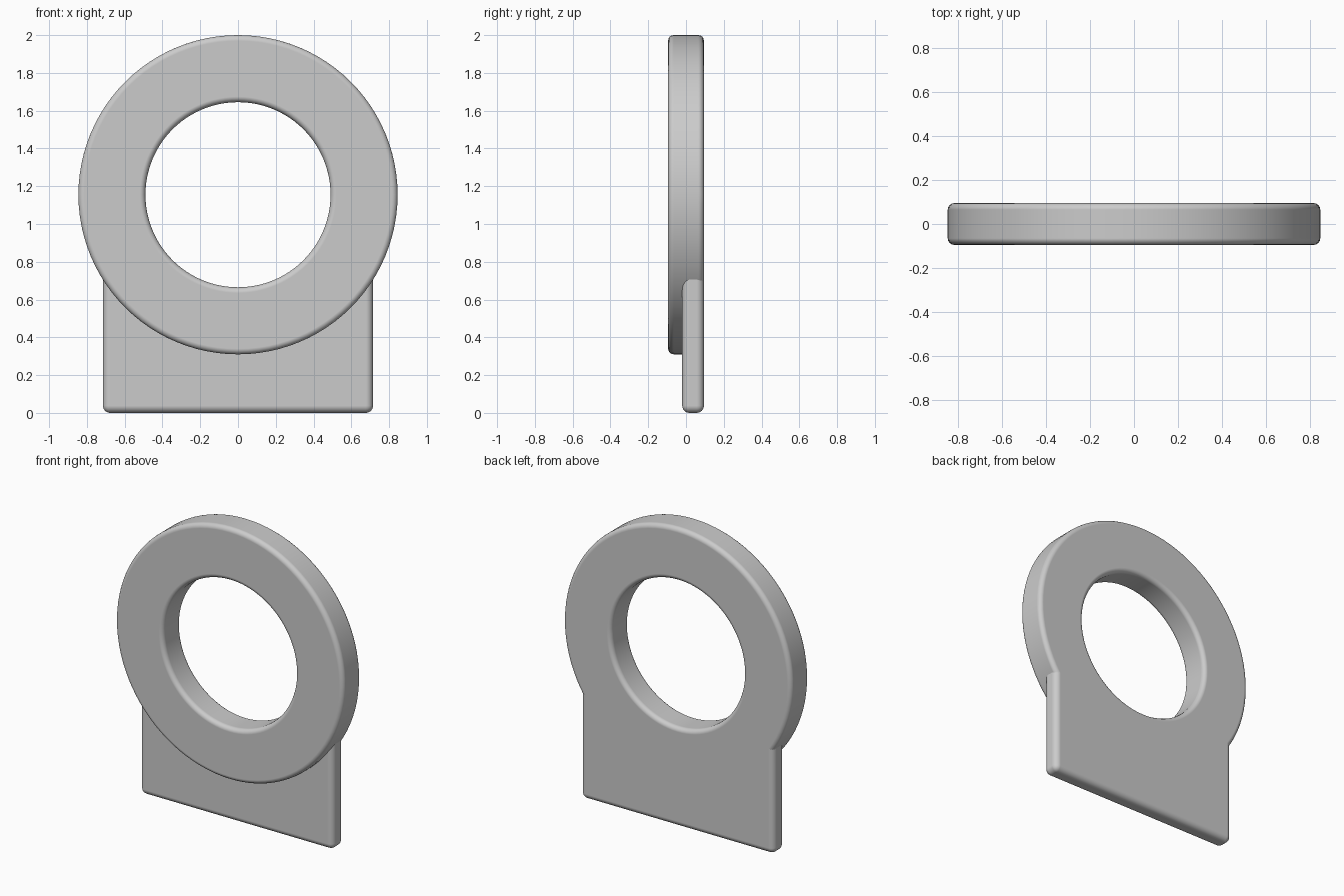
import bpy
import math

cube = bpy.data.objects.get("Cube")
if cube:
    bpy.data.objects.remove(cube, do_unlink=True)

CENTRE_Z = 1.155
OUTER, INNER = 0.845, 0.49
BACK, RING_FRONT, PLATE_FRONT = 0.095, -0.095, -0.02
HALF_WIDTH, SHOULDER_Z = 0.715, 0.82
SEGMENTS = 96

grey = bpy.data.materials.new("plain_grey")
grey.use_nodes = True
grey.diffuse_color = (0.6, 0.6, 0.6, 1)
grey.node_tree.nodes["Principled BSDF"].inputs["Base Color"].default_value = (0.6, 0.6, 0.6, 1)


def add_part(name, verts, faces, bevel, steps):
    """Mesh object with rounded edges and smooth shading."""
    mesh = bpy.data.meshes.new(name)
    mesh.from_pydata(verts, [], faces)
    mesh.materials.append(grey)
    mesh.shade_smooth()
    obj = bpy.data.objects.new(name, mesh)
    bpy.context.collection.objects.link(obj)
    mod = obj.modifiers.new("rounded_edges", 'BEVEL')
    mod.width = bevel
    mod.segments = steps
    mod.limit_method = 'ANGLE'
    mod.angle_limit = math.radians(40)
    mod.harden_normals = True
    return obj


def arc(radius, start, end, count):
    """Points (x, z) on a circle about the ring centre."""
    angles = [start + (end - start) * i / count for i in range(count + 1)]
    return [(radius * math.cos(a), CENTRE_Z + radius * math.sin(a)) for a in angles]


# Ring: rectangular section turned about the y axis
section = [(OUTER, RING_FRONT), (OUTER, BACK), (INNER, BACK), (INNER, RING_FRONT)]
verts, faces = [], []
for radius, y in section:
    verts += [(x, y, z) for x, z in arc(radius, 0, 2 * math.pi, SEGMENTS)[:-1]]
for k in range(4):
    a, b = k * SEGMENTS, (k + 1) % 4 * SEGMENTS
    for i in range(SEGMENTS):
        j = (i + 1) % SEGMENTS
        faces.append((a + i, b + i, b + j, a + j))
add_part("ring", verts, faces, 0.03, 4)

# Base plate: flush with the ring's back, its top edge curved around the hole
tip = math.radians(35)
outline = [(-HALF_WIDTH, SHOULDER_Z), (-HALF_WIDTH, 0), (HALF_WIDTH, 0), (HALF_WIDTH, SHOULDER_Z)]
outline += arc(0.64, -tip, tip - math.pi, 32)
n = len(outline)
verts = [(x, y, z) for y in (PLATE_FRONT, BACK) for x, z in outline]
faces = [tuple(range(n)), tuple(reversed(range(n, 2 * n)))]
faces += [(i, i + n, (i + 1) % n + n, (i + 1) % n) for i in range(n)]
add_part("base_plate", verts, faces, 0.055, 6)
